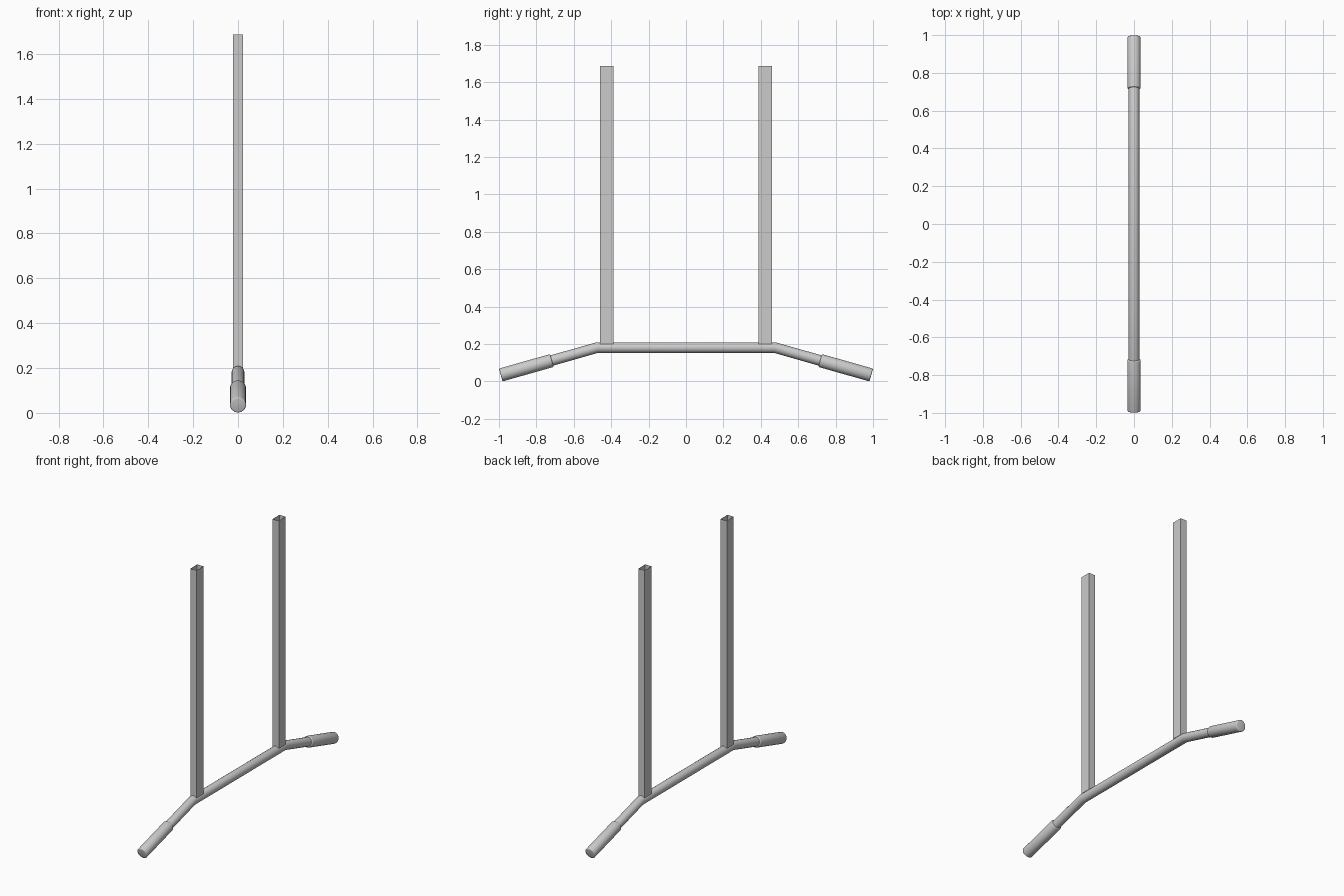
import bpy, bmesh, math
from mathutils import Vector

if "Cube" in bpy.data.objects:
    bpy.data.objects.remove(bpy.data.objects["Cube"])

BAR_Z, BAR_R, GRIP_R = 0.181, 0.0285, 0.0355
BEND_Y = 0.475
GRIP_END = Vector((0, 0.9905, 0.0345))
BEND = Vector((0, BEND_Y, BAR_Z))
AXIS = (GRIP_END - BEND).normalized()


def activate(obj):
    bpy.ops.object.select_all(action='DESELECT')
    obj.select_set(True)
    bpy.context.view_layer.objects.active = obj


# Bent bar: round tube swept along a four-point path
def make_bar():
    tip = GRIP_END - AXIS * 0.26
    path = [(0, -tip.y, tip.z), (0, -BEND_Y, BAR_Z), tuple(BEND), tuple(tip)]
    curve = bpy.data.curves.new("bar", 'CURVE')
    curve.dimensions = '3D'
    curve.bevel_depth = BAR_R
    curve.bevel_resolution = 6
    curve.use_fill_caps = True
    spline = curve.splines.new('POLY')
    spline.points.add(len(path) - 1)
    for p, co in zip(spline.points, path):
        p.co = (*co, 1)
    bar = bpy.data.objects.new("bar", curve)
    bpy.context.collection.objects.link(bar)
    activate(bar)
    bpy.ops.object.convert(target='MESH')
    bpy.ops.object.shade_smooth_by_angle(angle=math.radians(30))


# Handle grip: cylinder with softened ends on the sloped bar end
def make_grip(name, side):
    length = 0.284
    axis = Vector((0, AXIS.y * side, AXIS.z))
    end = Vector((0, GRIP_END.y * side, GRIP_END.z))
    bpy.ops.mesh.primitive_cylinder_add(
        vertices=32, radius=GRIP_R, depth=length, location=end - axis * length / 2,
        rotation=axis.to_track_quat('Z', 'Y').to_euler())
    grip = bpy.context.object
    grip.name = name
    bevel = grip.modifiers.new("soft_ends", 'BEVEL')
    bevel.width = 0.006
    bevel.segments = 3
    bevel.limit_method = 'ANGLE'
    bevel.angle_limit = math.radians(40)
    bpy.ops.object.modifier_apply(modifier=bevel.name)
    bpy.ops.object.shade_smooth_by_angle(angle=math.radians(35))


# Hanging strap: open-ended rectangular sleeve
def make_strap(name, side):
    bottom, top = 0.2, 1.687
    bm = bmesh.new()
    bmesh.ops.create_cube(bm, size=1)
    caps = [f for f in bm.faces if abs(f.normal.z) > 0.9]
    bmesh.ops.delete(bm, geom=caps, context='FACES_ONLY')
    bmesh.ops.scale(bm, vec=(0.045, 0.071, top - bottom), verts=bm.verts)
    mesh = bpy.data.meshes.new(name)
    bm.to_mesh(mesh)
    bm.free()
    strap = bpy.data.objects.new(name, mesh)
    strap.location = (0, 0.424 * side, (top + bottom) / 2)
    bpy.context.collection.objects.link(strap)


make_bar()
for label, side in (("front", -1), ("back", 1)):
    make_grip(label + "_grip", side)
    make_strap(label + "_strap", side)
